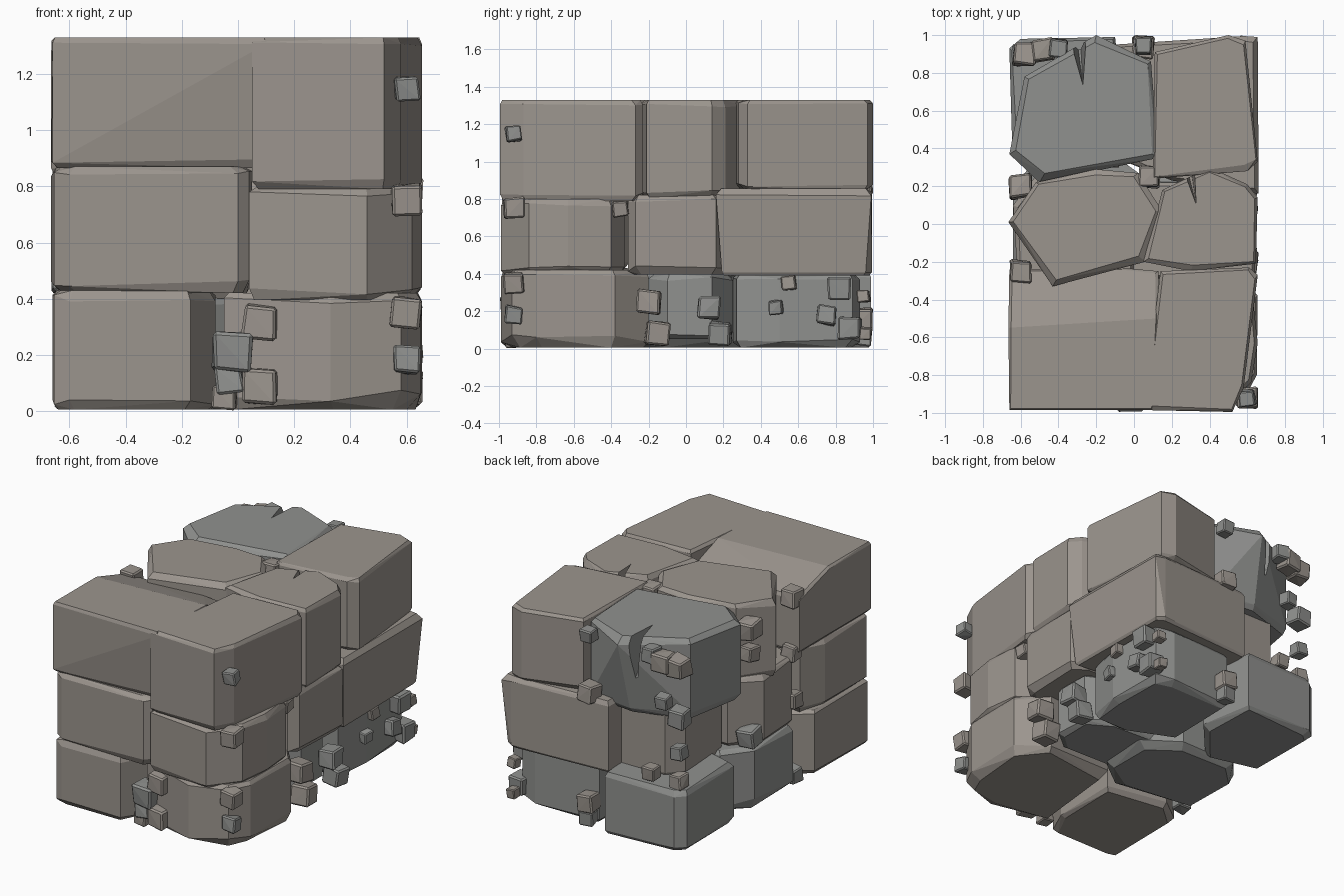
import bpy, bmesh, random
from mathutils import Vector, Euler

if "Cube" in bpy.data.objects:
    bpy.data.objects.remove(bpy.data.objects["Cube"])

random.seed(7)


def material(name, rgb):
    m = bpy.data.materials.new(name)
    m.diffuse_color = (*rgb, 1)
    m.use_nodes = True
    m.node_tree.nodes["Principled BSDF"].inputs["Base Color"].default_value = m.diffuse_color
    return m


WARM = material("warm_stone", (0.33, 0.30, 0.27))
COOL = material("cool_stone", (0.28, 0.285, 0.275))


def hull_object(name, points, mat):
    bm = bmesh.new()
    for p in points:
        bm.verts.new(p)
    res = bmesh.ops.convex_hull(bm, input=bm.verts)
    loose = {v for v in res["geom_interior"] + res["geom_unused"]
             if isinstance(v, bmesh.types.BMVert)}
    bmesh.ops.delete(bm, geom=list(loose), context='VERTS')
    bmesh.ops.dissolve_limit(bm, angle_limit=0.03, verts=bm.verts, edges=bm.edges)
    bmesh.ops.recalc_face_normals(bm, faces=bm.faces)
    me = bpy.data.meshes.new(name)
    bm.to_mesh(me)
    bm.free()
    me.materials.append(mat)
    ob = bpy.data.objects.new(name, me)
    bpy.context.collection.objects.link(ob)
    return ob


# Chipped block: plan outline stacked in four rings, narrower at top and bottom.
# pull moves the foot of single corners inwards, slope drops the back of the top.
def stone(name, plan, z0, z1, top=0.025, bottom=0.03, mat=WARM, slope=None, pull={}):
    c = sum((Vector(p) for p in plan), Vector((0, 0))) / len(plan)
    pts = []
    for ring in range(4):
        for i, p in enumerate(plan):
            d = Vector(p) - c
            edge = bottom if ring < 2 else top
            edge *= random.uniform(0.6, 1.6)
            inset = (edge if ring in (0, 3) else 0) + (pull.get(i, 0) if ring < 2 else 0)
            q = c + d.normalized() * (d.length - inset)
            z = (z0, z0 + edge, z1 - edge, z1)[ring]
            if slope and ring > 1 and p[1] > slope[0]:
                z -= slope[1]
            pts.append((q.x, q.y, z))
    return hull_object(name, pts, mat)


# Narrow wedge crack cut into a top outline
def crack(ob, a, b, tip, z0, z1):
    pts = [(x, y, z1) for x, y in (a, b, tip)]
    mid = ((a[0] + b[0]) / 2, (a[1] + b[1]) / 2)
    pts += [(mid[0] - .01, mid[1], z0), (mid[0] + .01, mid[1], z0)]
    cut = hull_object("crack_cutter", pts, COOL)
    cut.hide_render = True
    cut.hide_set(True)
    m = ob.modifiers.new("crack", 'BOOLEAN')
    m.object = cut
    m.operation = 'DIFFERENCE'
    m.solver = 'EXACT'


# Top course
stone("top_front_left", [(-.66, -.985), (.1, -.985), (.13, -.5), (.13, -.25), (-.08, -.23),
                         (-.45, -.32), (-.66, -.24), (-.665, -.55)], .865, 1.33,
      top=.015, slope=(-.4, .09), pull={1: .05})
stone("top_front_right", [(.05, -.985), (.52, -.995), (.58, -.87), (.655, -.27), (.61, -.23),
                          (.14, -.25)], .79, 1.33, top=.02)
c = stone("top_centre_right", [(.05, -.2), (.15, .18), (.4, .3), (.6, .21), (.655, .14),
                               (.645, -.21), (.3, -.25)], .80, 1.33)
stone("top_centre_left", [(-.665, .01), (-.52, .22), (-.2, .29), (.02, .27), (.15, .07),
                          (.06, -.2), (-.43, -.33)], .82, 1.33, top=.03)
stone("top_back_right", [(.10, .24), (.11, .91), (.5, 1), (.59, .97), (.655, .33), (.6, .28)],
      .845, 1.33)
f = stone("top_back_left", [(-.66, .37), (-.58, .78), (-.2, 1), (.09, .86), (.13, .35),
                            (-.5, .22)], .80, 1.33, top=.035, mat=COOL, pull={2: .1})
crack(f, (-.34, .98), (-.25, 1.02), (-.27, .73), .95, 1.34)
crack(c, (.26, .29), (.32, .31), (.33, .1), 1.0, 1.34)

# Middle course
stone("middle_front_left", [(-.655, -.95), (-.6, -.985), (.0, -.985), (.04, -.95), (.05, -.4),
                            (-.1, -.3), (-.6, -.33), (-.665, -.5)], .42, .87)
stone("middle_front_right", [(.04, -.97), (.46, -.99), (.62, -.84), (.655, -.63), (.63, -.4),
                             (.5, -.33), (.05, -.33)], .395, .8)
stone("middle_centre_right", [(-.02, -.28), (.58, -.31), (.64, -.27), (.65, .16), (.55, .22),
                              (-.02, .22)], .395, .82)
stone("middle_centre_left", [(-.62, -.22), (-.64, .1), (-.5, .28), (-.03, .27), (0, -.28),
                             (-.5, -.3)], .4, .85)
stone("middle_back_right", [(-.12, .36), (-.1, .95), (.58, .995), (.655, .99), (.66, .16),
                            (.2, .23)], .39, .855, bottom=.015, pull={3: .04, 4: .04})
stone("middle_back_left", [(-.47, .3), (-.5, .72), (-.42, .82), (-.1, .82), (-.08, .3)],
      .38, .84)

# Bottom course
stone("bottom_front_left", [(-.655, -.96), (-.6, -.985), (-.17, -.985), (-.08, -.8),
                            (-.08, -.35), (-.5, -.28), (-.66, -.4)], .005, .43)
stone("bottom_front_right", [(-.05, -.88), (.33, -.99), (.58, -.93), (.65, -.8), (.655, -.38),
                             (.5, -.2), (.0, -.25)], .005, .42, bottom=.045)
stone("bottom_centre_right", [(.0, -.18), (.4, -.2), (.53, -.1), (.52, .14), (.35, .25),
                              (0, .25)], .05, .4, mat=COOL)
stone("bottom_centre_left", [(-.64, -.2), (-.1, -.3), (.12, -.15), (.12, .2), (-.1, .36),
                             (-.5, .36), (-.64, .2)], .005, .41, bottom=.05, mat=COOL)
stone("bottom_back_right", [(-.02, .4), (.3, .25), (.54, .27), (.59, .5), (.57, .89),
                            (.45, .93), (.0, .9)], .005, .4, bottom=.045, mat=COOL)
stone("bottom_back_left", [(-.1, .99), (-.6, .98), (-.66, .93), (-.645, .42), (-.3, .33),
                           (-.06, .6)], .005, .41, mat=COOL)


# Small chipped cubes of rubble
def pebble(x, y, z, s):
    rot = Euler([random.uniform(-.13, .13) for _ in range(3)]).to_matrix()
    pts = []
    for sx in (-1, 1):
        for sy in (-1, 1):
            for sz in (-1, 1):
                k = random.uniform(.82, 1.0)
                for n in range(3):
                    v = Vector((sx, sy, sz)) * k * .84
                    v[n] /= .84
                    w = rot @ v * s / 2
                    pts.append((max(-.665, min(.665, w.x + x)), min(1, w.y + y),
                                max(w.z + z, 0)))
    hull_object("pebble", pts, random.choice((WARM, COOL)))


# Front gap: x, z, size
for x, z, s in ((-.02, .21, .15), (.08, .32, .13), (.08, .09, .14), (-.05, .05, .09),
                (-.03, .11, .1)):
    pebble(x, -.92, z, s)
# Front right corner: z, size
for z, s in ((1.15, .09), (.75, .12), (.35, .12), (.18, .1)):
    pebble(.6, -.92, z, s)
# Right side: y, z, size
for y, z, s in ((-.35, .75, .09), (-.2, .25, .14), (-.15, .08, .14), (.12, .22, .13),
                (.18, .08, .13), (.48, .22, .08), (.55, .35, .08), (.75, .18, .11),
                (.82, .32, .13), (.88, .11, .13), (.95, .28, .07), (.96, .08, .07)):
    pebble(.59, y, z, s)
# Back column, left side seams and centre gap: x, y, heights
for x, y, zs in ((-.58, .9, (1.2, .87, .64, .45)), (-.48, .92, (1.22, .95)),
                 (-.6, -.25, (1.23, .87, .55, .06)), (-.6, .2, (1.19, 1.03, .48)),
                 (.05, .94, (1.26, .88, .16, .06)), (-.4, .93, (1.25, .47)),
                 (.08, .25, (1.27, 1.12, .9))):
    for z in zs:
        pebble(x, y, z, random.uniform(.09, .13))
